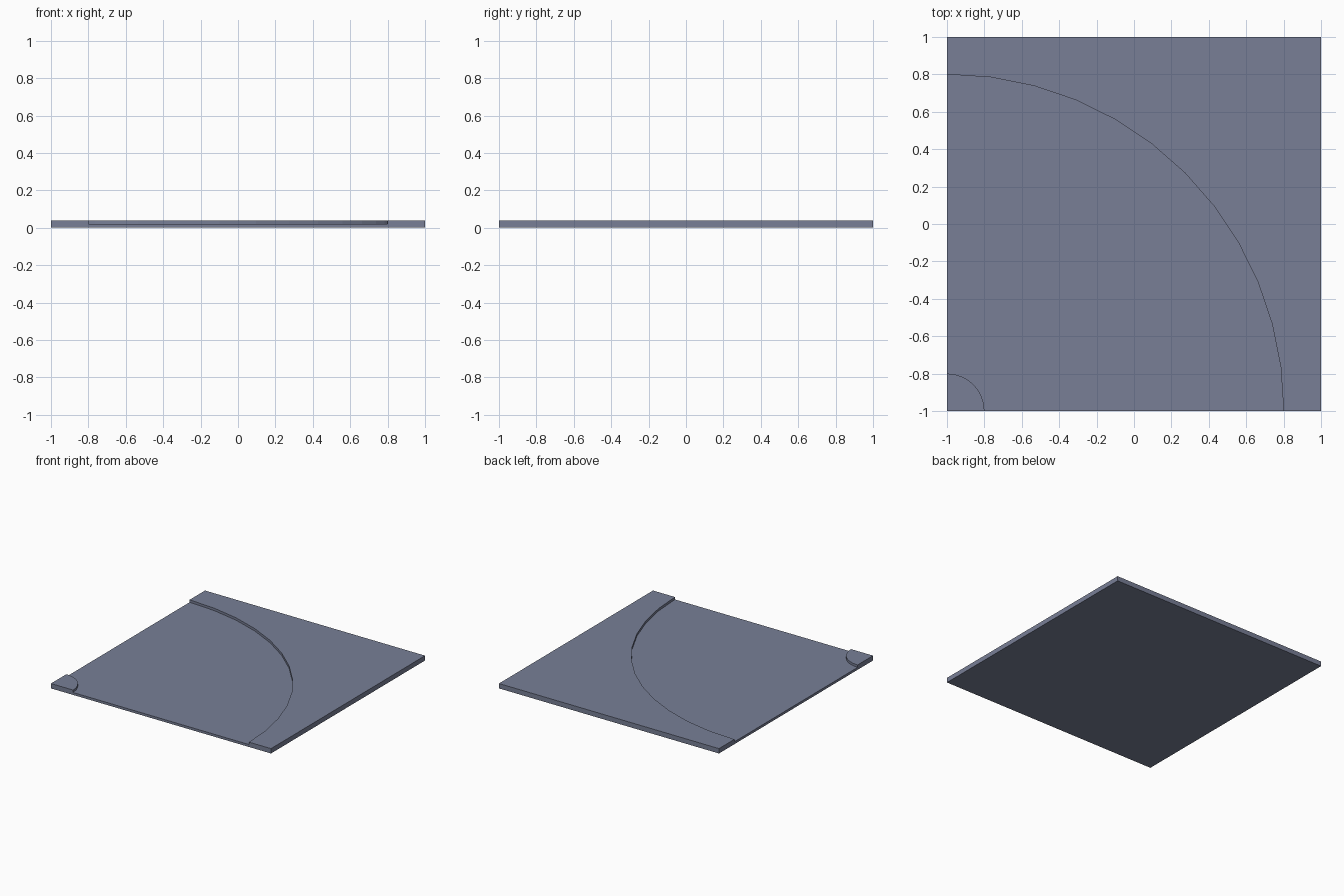
import bpy, bmesh, math
from mathutils import Vector

if "Cube" in bpy.data.objects:
    bpy.data.objects.remove(bpy.data.objects["Cube"])

SEGS = 12            # arc segments per quarter turn
DECK, CURB = 0.02, 0.04

mat = bpy.data.materials.new("slate grey")
mat.diffuse_color = (0.188, 0.212, 0.305, 1.0)
mat.use_nodes = True
mat.node_tree.nodes["Principled BSDF"].inputs["Base Color"].default_value = mat.diffuse_color

bm = bmesh.new()


def arc(radius):
    """Quarter arc around the front left corner of the tile."""
    pts = []
    for i in range(SEGS + 1):
        a = math.radians(90 * i / SEGS)
        pts.append(bm.verts.new((-1 + radius * math.cos(a), -1 + radius * math.sin(a), 0)))
    return pts


def raise_faces(faces, height, keep=False):
    """Extrude faces upward and return the new top faces."""
    res = bmesh.ops.extrude_face_region(bm, geom=faces, use_keep_orig=keep)["geom"]
    verts = [g for g in res if isinstance(g, bmesh.types.BMVert)]
    bmesh.ops.translate(bm, verts=verts, vec=Vector((0, 0, height)))
    return [g for g in res if isinstance(g, bmesh.types.BMFace)]


# Plan: small inner curb, road band, outer curb
inner, outer = arc(0.2), arc(1.8)
corners = [bm.verts.new((x, y, 0)) for x, y in ((-1, -1), (1, -1), (1, 1), (-1, 1))]
plan = [bm.faces.new([corners[0]] + inner),
        bm.faces.new(corners[1:] + outer[::-1])]
plan += [bm.faces.new((inner[i], outer[i], outer[i + 1], inner[i + 1])) for i in range(SEGS)]

# Deck slab, then the two curbs raised above the road
tops = raise_faces(plan, DECK, keep=True)
for f in [f for f in tops if len(f.verts) > 4]:
    raise_faces([f], CURB - DECK)

# Merge flat areas into clean faces
bmesh.ops.dissolve_limit(bm, angle_limit=math.radians(1), verts=bm.verts[:], edges=bm.edges[:])
bmesh.ops.recalc_face_normals(bm, faces=bm.faces[:])

mesh = bpy.data.meshes.new("curved_road_tile")
bm.to_mesh(mesh)
bm.free()
mesh.materials.append(mat)
bpy.context.collection.objects.link(bpy.data.objects.new("curved_road_tile", mesh))
